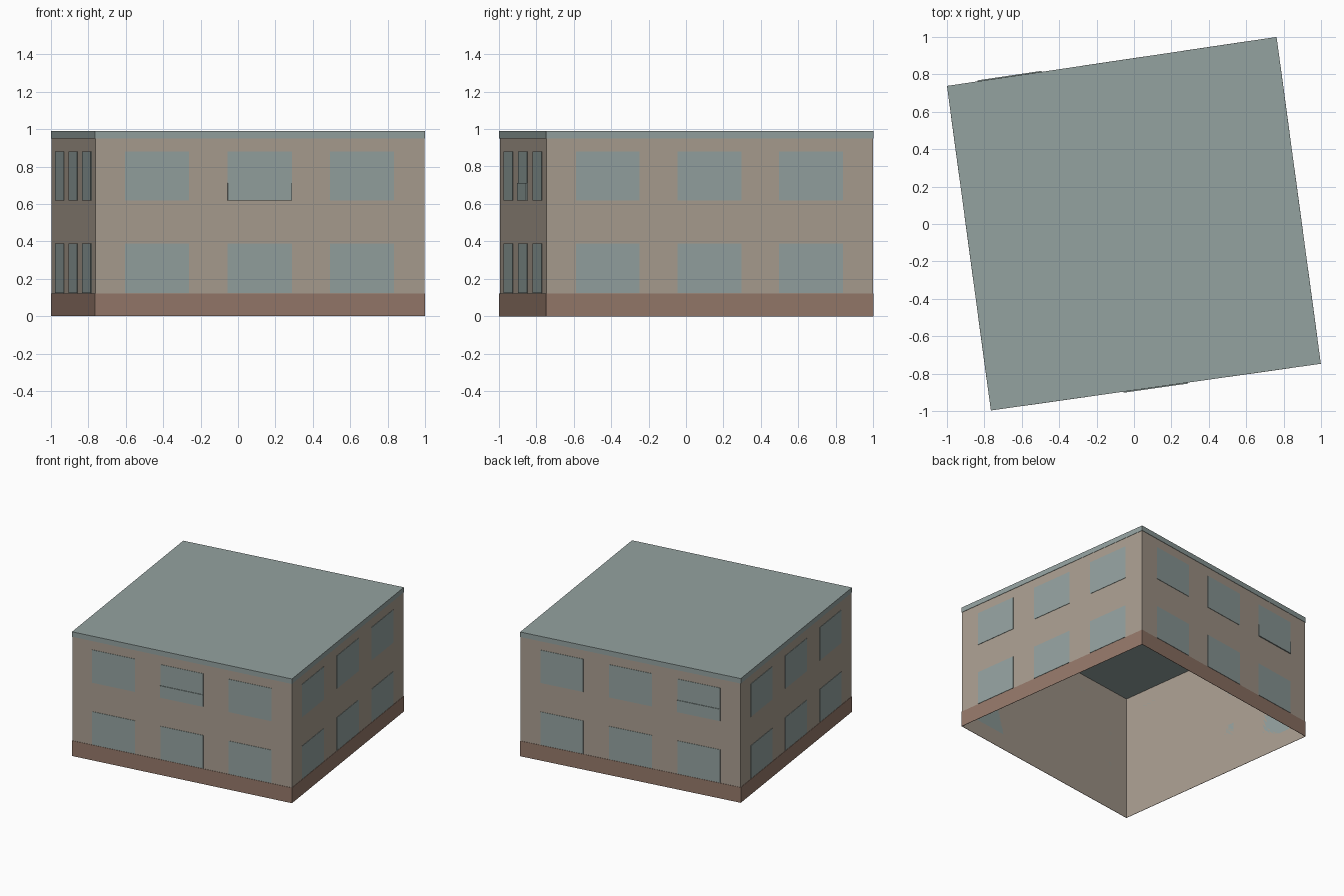
import bpy
from mathutils import Vector

cube = bpy.data.objects.get("Cube")
if cube:
    bpy.data.objects.remove(cube)

HEIGHT = 0.99
# Footprint, counter-clockwise from the front right corner
CORNERS = [Vector(c) for c in ((-0.763, -0.994), (0.996, -0.745), (0.76, 0.997), (-0.997, 0.736))]
COLUMNS = [(0.09, 0.285), (0.402, 0.597), (0.713, 0.908)]
FLOORS = [(0.125, 0.388), (0.618, 0.88)]


def material(name, color):
    mat = bpy.data.materials.new(name)
    mat.use_nodes = True
    rgba = (*color, 1.0)
    mat.diffuse_color = rgba
    mat.node_tree.nodes["Principled BSDF"].inputs["Base Color"].default_value = rgba
    return mat


tan = material("tan plaster", (0.40, 0.34, 0.28))
brown = material("brown plinth", (0.30, 0.19, 0.145))
grey = material("blue grey", (0.295, 0.36, 0.35))


def add_mesh(name, verts, faces, mat):
    mesh = bpy.data.meshes.new(name)
    mesh.from_pydata(verts, [], faces)
    mesh.materials.append(mat)
    obj = bpy.data.objects.new(name, mesh)
    bpy.context.collection.objects.link(obj)
    return obj


def ring(name, loops, mat, cap=False):
    """Skin through (scale, height) copies of the footprint, optionally capped."""
    verts = [(*(c * s), z) for s, z in loops for c in CORNERS]
    faces = []
    for k in range(len(loops) - 1):
        for i in range(4):
            a, b = 4 * k + i, 4 * k + (i + 1) % 4
            faces.append((a, b, b + 4, a + 4))
    if cap:
        last = len(verts) - 4
        faces.append(tuple(range(last, last + 4)))
    return add_mesh(name, verts, faces, mat)


def plate(name, side, span, z_range, depth, mat):
    """Thin box on one wall, placed by fractions along that wall."""
    start, end = CORNERS[side], CORNERS[(side + 1) % 4]
    along = end - start
    out = Vector((along.y, -along.x)).normalized() * depth
    a, b = start + along * span[0], start + along * span[1]
    verts = [(*p, z) for z in z_range for p in (a, a + out, b + out, b)]
    faces = [(0, 3, 2, 1), (4, 5, 6, 7)]
    faces += [(i, (i + 1) % 4, (i + 1) % 4 + 4, i + 4) for i in range(4)]
    return add_mesh(name, verts, faces, mat)


# Hollow walls, open underneath
ring("walls", [(1, 0), (1, HEIGHT)], tan)

# Plinth around the foot and flat roof with a shallow fascia
ring("plinth", [(1, 0), (1.003, 0), (1.003, 0.122), (1, 0.122)], brown)
ring("roof", [(1, 0.95), (1.003, 0.95), (1.003, HEIGHT)], grey, cap=True)

# Two floors of three windows on every wall
for side, wall in enumerate(("front", "left", "back", "right")):
    for f, z_range in enumerate(FLOORS):
        for c, span in enumerate(COLUMNS):
            plate(f"{wall}_window_{f + 1}_{c + 1}", side, span, z_range, 0.003, grey)

# Slightly raised lower sashes
plate("front_sash", 0, COLUMNS[1], (0.618, 0.713), 0.008, grey)
plate("back_sash", 2, COLUMNS[2], (0.618, 0.713), 0.008, grey)
